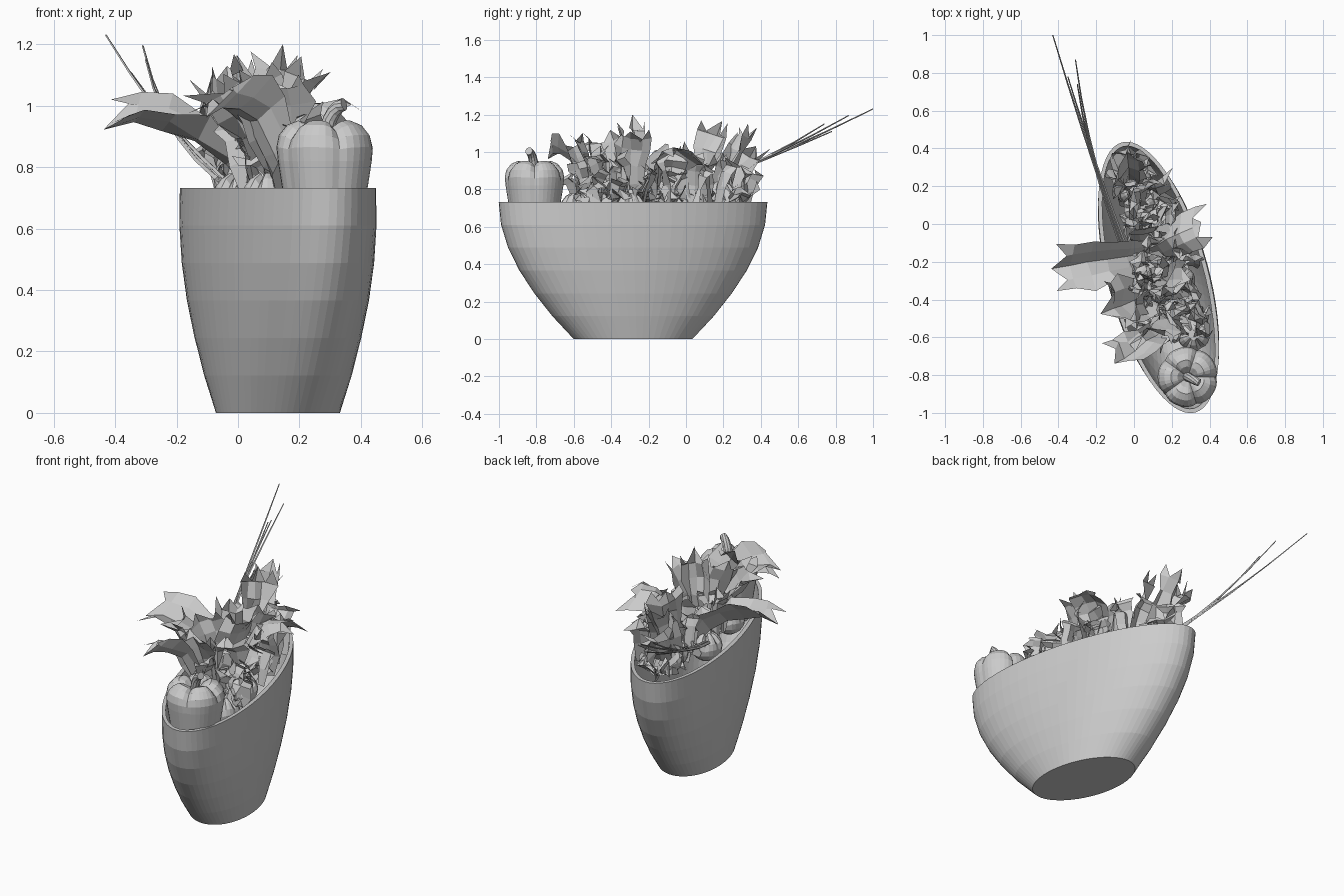
import bpy, bmesh, math, random
from mathutils import Vector

if "Cube" in bpy.data.objects:
    bpy.data.objects.remove(bpy.data.objects["Cube"])
random.seed(7)
TILT = math.radians(15.2)
C, S = math.cos(TILT), math.sin(TILT)


def finish(name, bm, normals=True):
    if normals:
        bmesh.ops.recalc_face_normals(bm, faces=bm.faces)
    me = bpy.data.meshes.new(name)
    bm.to_mesh(me)
    bm.free()
    ob = bpy.data.objects.new(name, me)
    bpy.context.collection.objects.link(ob)
    return ob


def loft(name, rings):
    # skin closed rings and cap both ends
    bm = bmesh.new()
    rows = [[bm.verts.new(p) for p in r] for r in rings]
    n = len(rows[0])
    for a, b in zip(rows, rows[1:]):
        for i in range(n):
            bm.faces.new((a[i], a[(i + 1) % n], b[(i + 1) % n], b[i]))
    bm.faces.new(rows[0][::-1])
    bm.faces.new(rows[-1])
    return finish(name, bm)


def in_bowl(u, v):
    # u across the bowl, v along its turned long axis
    return 0.13 + u * C - v * S, -0.283 + u * S + v * C


# Oval bowl: outside going up, inside going down
def bowl_ring(t, wall, lift):
    a = .325 + .416 * math.sin(t * math.pi / 2) ** .93 - wall
    b = .19 + .078 * math.sin(t * 1.95) ** .9 - wall
    return [(*in_bowl(b * math.cos(k * math.tau / 64), a * math.sin(k * math.tau / 64)),
             .733 * t + lift * (1 - t)) for k in range(64)]


loft("bowl", [bowl_ring(i / 6, 0, 0) for i in range(7)] +
     [bowl_ring(i / 6, .023, .03) for i in range(6, -1, -1)])


# Lobed vegetables: grooves get deeper towards the crown
def lobed(name, c, profile, lobes, depth, seg=40):
    rings = []
    top = max(z for r, z in profile)
    for r, z in profile:
        ring = []
        for i in range(seg):
            t = math.tau * i / seg
            groove = (1 - abs(math.sin(lobes * t / 2))) ** 2
            near = max(0, 1 - (top - z) / .12)
            k = 1 - depth * groove * (.35 + .65 * near)
            ring.append((c[0] + r * k * math.cos(t), c[1] + r * k * math.sin(t),
                         c[2] + z - .025 * groove * near))
        rings.append(ring)
    return loft(name, rings)


lobed("bell_pepper", (.285, -.81, 0),
      [(.11, .56), (.133, .68), (.155, .82), (.16, .865), (.152, .905), (.125, .938),
       (.09, .952), (.055, .94), (.025, .905)], 5, .13)


# Tubes along a bent path
def tube(name, a, bend, b, r0, r1, seg):
    a, bend, b = Vector(a), Vector(bend), Vector(b)
    rings = []
    for i in range(6):
        t = i / 5
        p = a * (1 - t) ** 2 + bend * 2 * t * (1 - t) + b * t * t
        d = ((bend - a) * (1 - t) + (b - bend) * t).normalized()
        u = d.cross(Vector((1, 0, 0))).normalized()
        v = d.cross(u)
        r = r0 + (r1 - r0) * t
        rings.append([p + r * (u * math.cos(math.tau * k / seg) + v * math.sin(math.tau * k / seg))
                      for k in range(seg)])
    return loft(name, rings)


tube("pepper_stem", (.285, -.81, .89), (.295, -.815, .99), (.345, -.84, 1.005), .026, .021, 10)

# Small round vegetables half hidden in the leaves
for i, v in enumerate([-.34, -.24, -.05, .12, .38, .48]):
    x, y = in_bowl(.1 * (-1) ** i * (v < .3), v)
    prof = [(.087 * math.sin(a * .4), -.087 * math.cos(a * .4)) for a in range(1, 8)]
    lobed(f"small_vegetable_{i}", (x, y, .7 + .06 * (v > .3)), prof, 6, .1, 24)

# Long grass blades leaning out of the back
for i, tip in enumerate([(-.43, 1.0, 1.23), (-.31, .87, 1.195), (-.35, .78, 1.11), (-.3, .74, 1.15)]):
    j = random.uniform(-.02, .02)
    tube(f"grass_blade_{i}", (-.05 + j, -.12, .76), (-.23 + j, .36, .92 + j), tip, .009, .003, 4)


# Crumpled leaf sheet swept along an arched path, with a ragged broad end
def leaf(bm, base, mid, tip, angle, width, rows=5, cols=4, rough=.022):
    base, mid, tip = Vector(base), Vector(mid), Vector(tip)
    side = Vector((math.cos(angle), math.sin(angle), 0))
    side = (side - side.project(tip - base)).normalized()
    nor = (tip - base).cross(side).normalized()
    fold = random.choice((-.3, .3))
    grid = []
    for i in range(rows + 1):
        t = i / rows
        p = base * (1 - t) ** 2 + mid * 2 * t * (1 - t) + tip * t * t
        w = width * (.45 + .55 * math.sin(math.pi * (.1 + t * .5)))
        row = []
        for j in range(cols + 1):
            s = j / cols * 2 - 1
            q = p + side * s * w / 2 + nor * (fold * w * (abs(s) - .4) + random.gauss(0, rough * .7))
            if abs(s) == 1:
                q += side * s * random.uniform(-1.6, 1) * rough
            if i == rows and s:
                q += (tip - mid).normalized() * (-.075 if j % 2 else random.uniform(-.04, .01))
            row.append(bm.verts.new(q))
        grid.append(row)
    for a, b in zip(grid, grid[1:]):
        for j in range(cols):
            bm.faces.new((a[j], a[j + 1], b[j + 1], b[j]))


# Large leaves: tip, bend height, side angle, width, lying on their bowl-axis root
bm = bmesh.new()
for x, y, z, bend, ang, w in [(-.43, -.24, .94, 1.06, 70, .27), (-.1, -.72, .98, 1.14, -12, .23),
                              (-.15, -.46, 1.06, .98, -60, .3), (.14, -.27, 1.2, 1.0, 20, .16),
                              (.27, -.28, 1.12, 1.03, 60, .22), (.38, .01, .98, 1.08, 90, .22),
                              (.02, .18, 1.17, .98, 60, .17), (-.03, .36, 1.14, 1.0, 15, .2),
                              (-.09, .37, 1.04, .92, 80, .22), (.08, -.6, 1.09, 1.0, 15, .24),
                              (.02, -.42, 1.12, 1.0, 50, .25), (.12, .02, 1.05, .95, 35, .22),
                              (.2, -.55, .98, .95, 100, .22)]:
    v = ((y + .283) * C - (x - .13) * S) * .7
    bx, by = in_bowl(-.02, v)
    leaf(bm, (bx, by, .72), ((bx + x) / 2, (by + y) / 2, bend), (x, y, z), math.radians(ang), w)
finish("large_leaves", bm, False)

# Filler leaves scattered over the opening, then low ones lying nearly flat
bm = bmesh.new()
for k in range(90):
    t, r, a = random.uniform(0, math.tau), math.sqrt(random.random()), random.uniform(0, math.tau)
    low = k >= 50
    x, y = in_bowl(.03 + r * .16 * math.cos(t), r * .62 * math.sin(t))
    if low:
        x, y = in_bowl(random.uniform(-.07, .17) * (1 if k < 80 else .5), -.36 + (k - 50) / 39 * .95)
    if y < -.58:
        continue
    h = .04 if low else random.uniform(.1, .3) * (1.15 - .3 * r)
    dx, dy = math.cos(a) * .09, math.sin(a) * .09
    leaf(bm, (x - dx * low * .7, y - dy * low * .7, .7), (x + dx * .3, y + dy * .3, .75 + h),
         (x + dx * (1 - .3 * low), y + dy * (1 - .3 * low), .72 + h * .9), a + math.pi / 2,
         random.uniform(.1, .17), 4, 3, .018)
finish("filler_leaves", bm, False)
